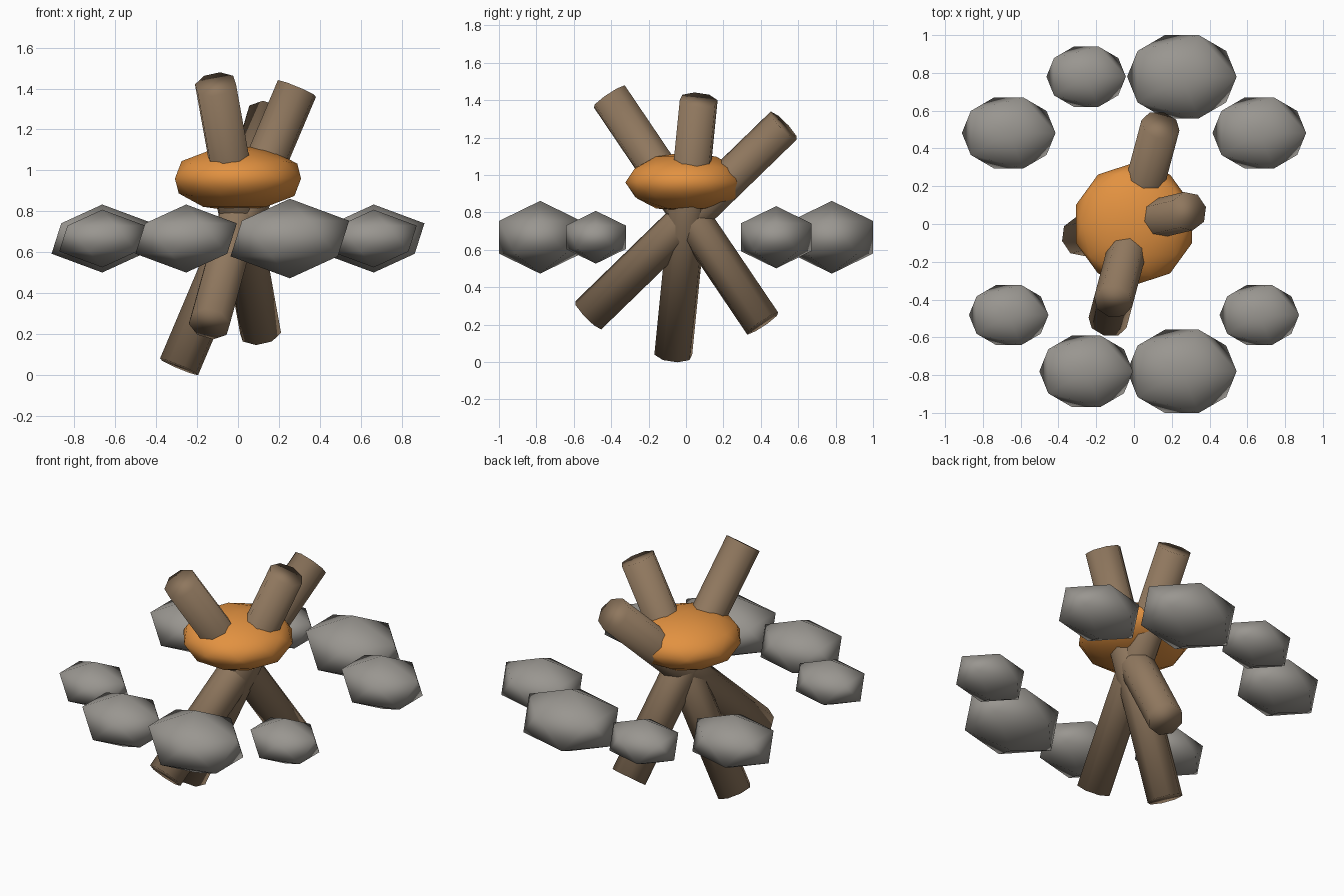
import bpy
import math
from mathutils import Vector

if "Cube" in bpy.data.objects:
    bpy.data.objects.remove(bpy.data.objects["Cube"])


def material(name, rgb):
    m = bpy.data.materials.new(name)
    m.diffuse_color = (*rgb, 1)
    m.use_nodes = True
    m.node_tree.nodes["Principled BSDF"].inputs["Base Color"].default_value = m.diffuse_color
    return m


bark = material("bark brown", (0.275, 0.185, 0.112))
stone = material("stone grey", (0.32, 0.305, 0.28))
glow = material("ember orange", (0.76, 0.285, 0.052))


def finish(name, mat):
    obj = bpy.context.object
    obj.name = name
    obj.data.materials.append(mat)
    bpy.ops.object.shade_smooth()
    return obj


# Three crossed logs: half-axis vector and height of the midpoint
logs = [
    ((-0.11, -0.41, 0.607), 0.813),
    ((0.14, 0.522, 0.507), 0.757),
    ((0.288, 0.068, 0.68), 0.72),
]
for i, (axis, height) in enumerate(logs):
    axis = Vector(axis)
    tilt = math.acos(axis.normalized().z)
    turn = math.atan2(axis.y, axis.x)
    bpy.ops.mesh.primitive_cylinder_add(
        vertices=8, radius=0.104, depth=2 * axis.length,
        location=(0, 0, height), rotation=(0, tilt, turn))
    finish(f"log_{i + 1}", bark)

# Flattened ember mound where the logs cross
bpy.ops.mesh.primitive_ico_sphere_add(subdivisions=2, radius=0.324, location=(0, 0, 0.96))
bpy.context.object.scale = (1, 1, 0.5)
finish("ember_mound", glow)

# Ring of stones in three sizes, open at the left and right
small, medium, large = 0.235, 0.277, 0.324
ring = {36: medium, 72: large, 108: small, 144: medium,
        216: small, 252: medium, 288: large, 324: small}
for i, (angle, size) in enumerate(ring.items()):
    a = math.radians(angle)
    bpy.ops.mesh.primitive_ico_sphere_add(
        subdivisions=1, radius=size,
        location=(0.82 * math.cos(a), 0.82 * math.sin(a), 0.667))
    bpy.context.object.scale = (1, 0.8, 0.6)
    finish(f"ring_stone_{i + 1}", stone)
